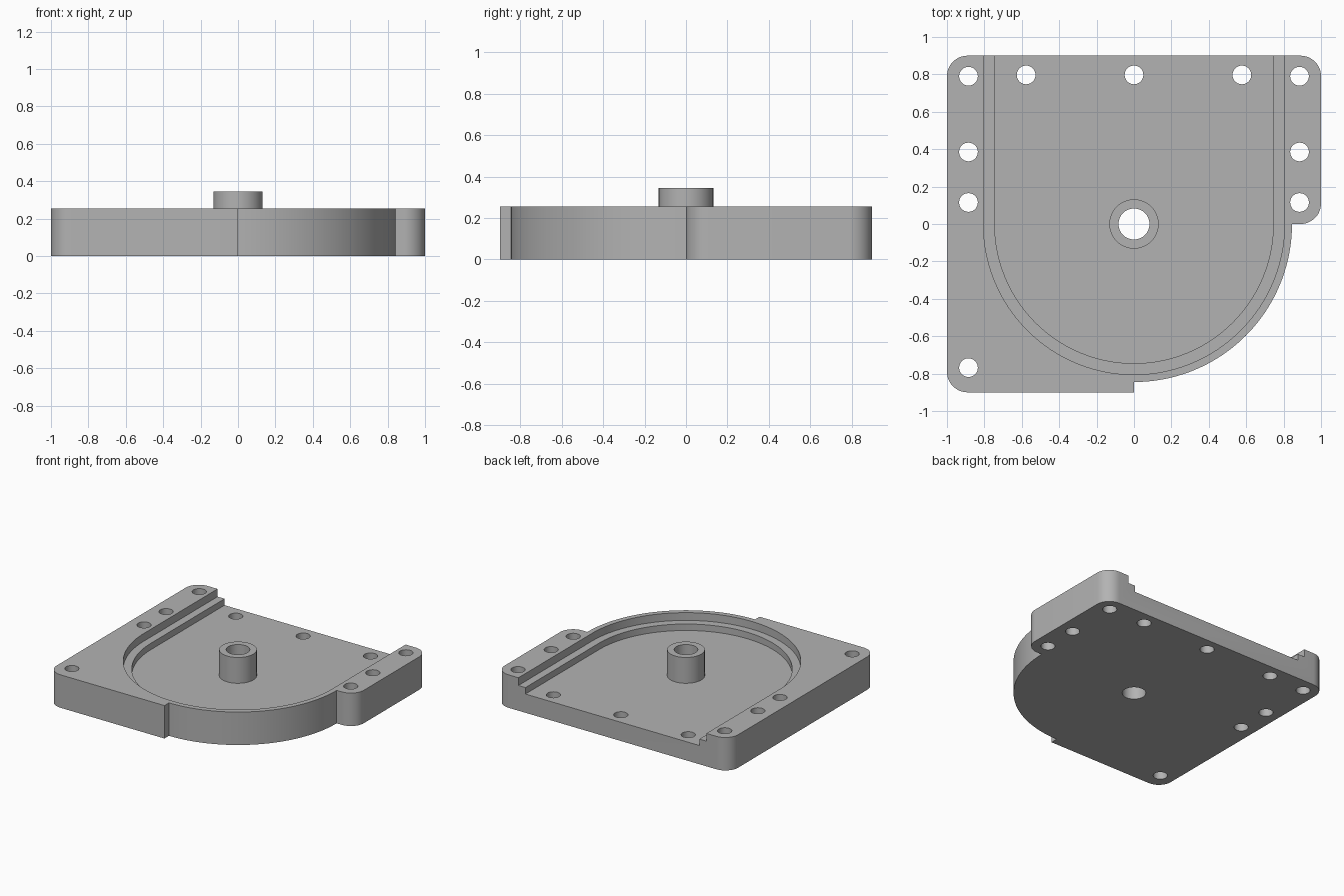
import bpy, bmesh
from math import sin, cos, radians

if "Cube" in bpy.data.objects:
    bpy.data.objects.remove(bpy.data.objects["Cube"])

R, H = 0.11, 0.255           # plate corner radius and height
LEDGE, FLOOR = 0.195, 0.145  # pocket levels


def arc(cx, cy, r, a0, a1, n):
    return [(cx + r * cos(radians(a0 + (a1 - a0) * i / n)),
             cy + r * sin(radians(a0 + (a1 - a0) * i / n))) for i in range(n + 1)]


def prism(name, outline, z0, z1):
    """Extrude a counter-clockwise outline from z0 to z1."""
    bm = bmesh.new()
    base = bm.faces.new([bm.verts.new((x, y, z0)) for x, y in outline])
    top = bmesh.ops.extrude_face_region(bm, geom=[base])["geom"]
    bmesh.ops.translate(bm, vec=(0, 0, z1 - z0),
                        verts=[g for g in top if isinstance(g, bmesh.types.BMVert)])
    bmesh.ops.recalc_face_normals(bm, faces=bm.faces)
    me = bpy.data.meshes.new(name)
    bm.to_mesh(me)
    bm.free()
    ob = bpy.data.objects.new(name, me)
    bpy.context.collection.objects.link(ob)
    return ob


def cylinder(name, x, y, r, z0, z1, n=48):
    return prism(name, arc(x, y, r, 0, 360, n)[:-1], z0, z1)


def combine(target, tool, operation):
    """Apply a boolean and remove the helper object."""
    tool.hide_render = True
    bpy.context.view_layer.objects.active = target
    mod = target.modifiers.new(operation, 'BOOLEAN')
    mod.operation, mod.solver, mod.object = operation, 'EXACT', tool
    bpy.ops.object.modifier_apply(modifier=mod.name)
    bpy.data.objects.remove(tool)


# Plate: rounded corners, one quarter trimmed to a round wall
outline = (arc(1 - R, 0.9 - R, R, 0, 90, 12)
           + arc(-1 + R, 0.9 - R, R, 90, 180, 12)
           + arc(-1 + R, -0.9 + R, R, 180, 270, 12)
           + [(0, -0.9)]
           + arc(0, 0, 0.845, -90, 0, 40)
           + arc(1 - R, R, R, 270, 360, 12))
plate = prism("base_plate", outline, 0, H)

# Stepped U-shaped pocket, open at the back
for r, z in ((0.805, LEDGE), (0.745, FLOOR)):
    u_shape = arc(0, 0, r, 180, 360, 80) + [(r, 1.1), (-r, 1.1)]
    combine(plate, prism("pocket_cutter", u_shape, z, 0.5), 'DIFFERENCE')

# Central boss and its through bore
combine(plate, cylinder("boss", 0, 0, 0.132, 0.08, 0.345, 64), 'UNION')
combine(plate, cylinder("bore_cutter", 0, 0, 0.083, -0.1, 0.5), 'DIFFERENCE')

# Screw holes
holes = [(s * 0.885, y) for s in (-1, 1) for y in (0.79, 0.385, 0.115)]
holes += [(x, 0.797) for x in (-0.577, 0, 0.577)] + [(-0.885, -0.768)]
for x, y in holes:
    combine(plate, cylinder("hole_cutter", x, y, 0.05, -0.1, 0.5, 32), 'DIFFERENCE')

# Single grey finish, smooth curved walls with sharp edges
grey = bpy.data.materials.new("grey")
grey.diffuse_color = (0.45, 0.45, 0.45, 1)
grey.use_nodes = True
grey.node_tree.nodes["Principled BSDF"].inputs["Base Color"].default_value = grey.diffuse_color
plate.data.materials.clear()
plate.data.materials.append(grey)
for p in plate.data.polygons:
    p.material_index = 0
bpy.ops.object.select_all(action='DESELECT')
plate.select_set(True)
bpy.context.view_layer.objects.active = plate
bpy.ops.object.shade_smooth_by_angle(angle=radians(30))
